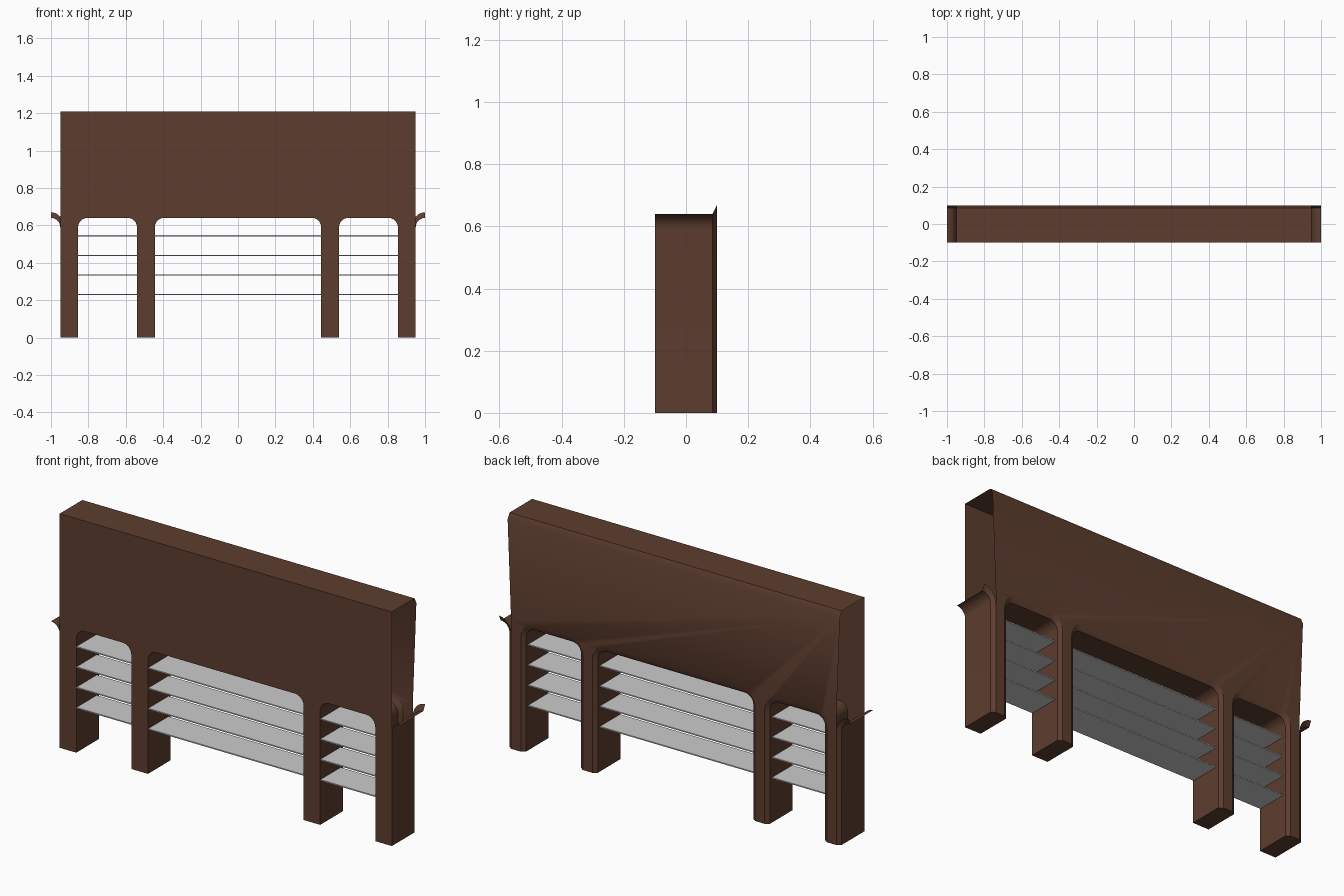
import bpy, bmesh, math

if "Cube" in bpy.data.objects:
    bpy.data.objects.remove(bpy.data.objects["Cube"])

TOP, SPRING, R = 1.21, 0.59, 0.05       # heights and corner radius
FRONT, CHAMFER, BACK = -0.10, 0.085, 0.10
INSET = 0.02                            # rear edge chamfer
OPENINGS = [(-0.855, -0.54), (-0.445, 0.445), (0.54, 0.855)]
LEGS = [(-0.95, -0.855), (-0.54, -0.445), (0.445, 0.54), (0.855, 0.95)]


def corner(x, side, d):
    """Leg edge rising from the floor and curving outwards to the soffit."""
    pts = [(x - side * d, 0)]
    for i in range(7):
        a = math.pi / 2 * i / 6
        pts.append((x + side * (R - (R + d) * math.cos(a)),
                    SPRING + (R + 1.5 * d) * math.sin(a)))
    return pts


def arch(a, b, d):
    return corner(a, 1, d) + corner(b, -1, d)[::-1]


def outline(d, z_top):
    """Wall face: rectangle with the three arches cut from below."""
    pts = [(-0.95, z_top)]
    pts += [(-0.95 + d, SPRING + d * 3.5 if d else SPRING), (-0.95 + d, SPRING), (-0.95 + d, 0)]
    for a, b in OPENINGS:
        pts += arch(a, b, d)
    pts += [(0.95 - d, 0), (0.95 - d, SPRING), (0.95 - d, SPRING + d * 3.5), (0.95, z_top)]
    clean = []
    for p in pts:
        if not clean or math.dist(p, clean[-1]) > 1e-5:
            clean.append(p)
    return clean


def add_face(bm, pts):
    return bm.faces.new([bm.verts.new(p) for p in pts])


def strip(bm, p, q):
    for i in range(len(p) - 1):
        add_face(bm, [p[i], p[i + 1], q[i + 1], q[i]])


def at(pts, y):
    return [(x, y, z) for x, z in pts]


def finish(bm, name, mat=None):
    bmesh.ops.remove_doubles(bm, verts=bm.verts, dist=1e-4)
    bmesh.ops.recalc_face_normals(bm, faces=bm.faces)
    me = bpy.data.meshes.new(name)
    bm.to_mesh(me)
    bm.free()
    ob = bpy.data.objects.new(name, me)
    bpy.context.collection.objects.link(ob)
    if mat:
        me.materials.append(mat)
    return ob


brown = bpy.data.materials.new("brown")
brown.diffuse_color = (0.11, 0.047, 0.028, 1)
brown.use_nodes = True
brown.node_tree.nodes["Principled BSDF"].inputs["Base Color"].default_value = brown.diffuse_color

# Shell: front and back walls
bm = bmesh.new()
add_face(bm, at(outline(0, TOP), FRONT))
add_face(bm, at(outline(INSET, TOP - 0.03), BACK)[::-1])

# Arch linings with rear chamfer, plus the half arches flaring off each end
inner = [arch(a, b, 0) for a, b in OPENINGS] + [corner(0.95, 1, 0), corner(-0.95, -1, 0)]
outer = [arch(a, b, INSET) for a, b in OPENINGS] + [corner(0.95, 1, INSET), corner(-0.95, -1, INSET)]
for p, q in zip(inner, outer):
    strip(bm, at(p, FRONT), at(p, CHAMFER))
    strip(bm, at(p, CHAMFER), at(q, BACK))

# Top with rear chamfer
edge = [(-0.95, TOP), (0.95, TOP)]
strip(bm, at(edge, FRONT), at(edge, CHAMFER))
strip(bm, at(edge, CHAMFER), at([(x, TOP - 0.03) for x, z in edge], BACK))

# Leg undersides
for a, b in LEGS:
    add_face(bm, [(a, FRONT, 0), (b, FRONT, 0), (b, CHAMFER, 0),
                  (b - INSET, BACK, 0), (a + INSET, BACK, 0), (a, CHAMFER, 0)])
shell = finish(bm, "arched_wall", brown)
bpy.context.view_layer.objects.active = shell
shell.select_set(True)
bpy.ops.object.shade_smooth_by_angle(angle=math.radians(30))

# Horizontal slats across every opening
bm = bmesh.new()
for a, b in OPENINGS:
    for z in (0.23, 0.335, 0.44, 0.545):
        box = bmesh.ops.create_cube(bm, size=1)["verts"]
        bmesh.ops.scale(bm, vec=(b - a, 0.165, 0.006), verts=box)
        bmesh.ops.translate(bm, vec=((a + b) / 2, -0.015, z), verts=box)
finish(bm, "slats")
